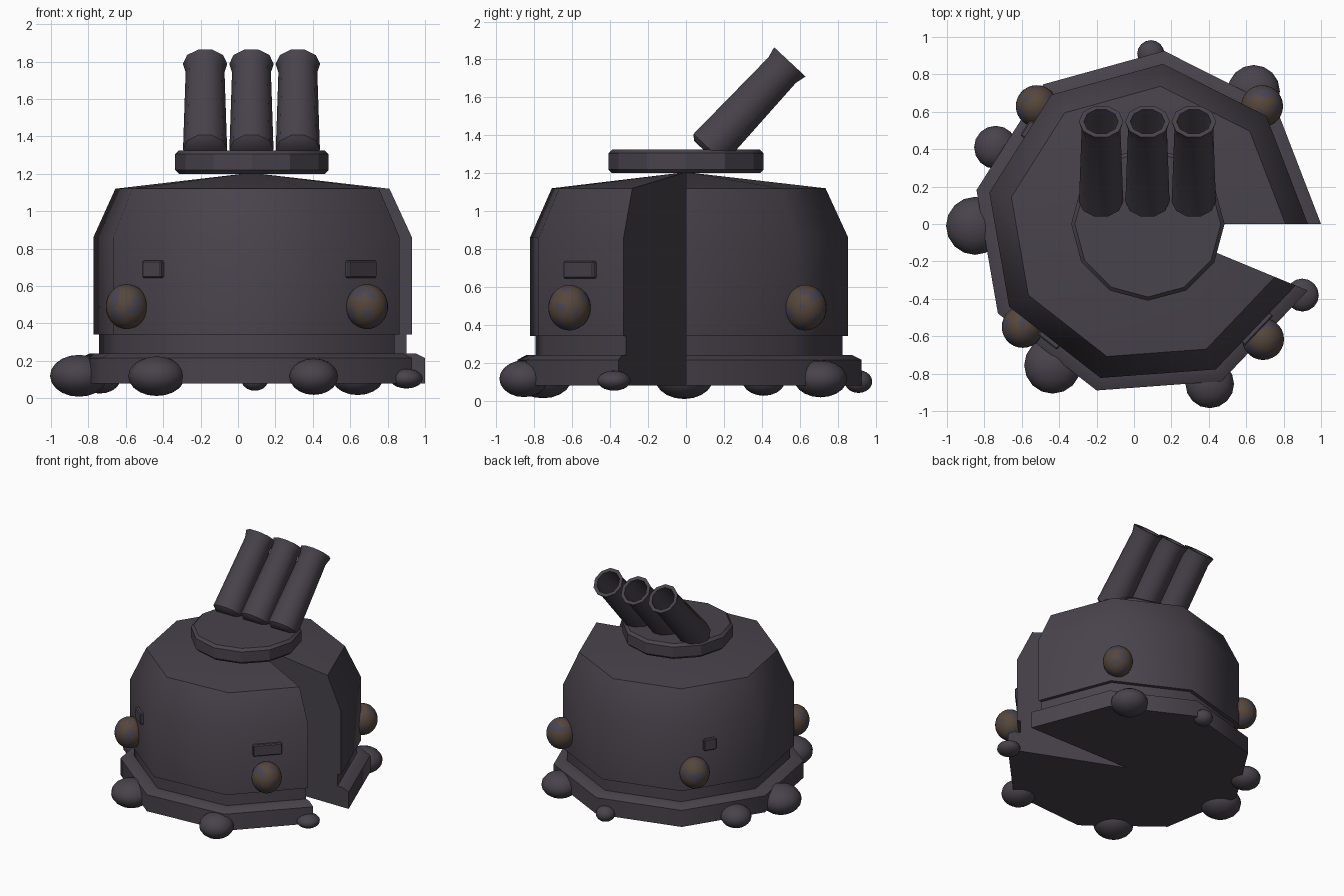
import bpy, bmesh, math
from mathutils import Vector, Matrix, noise

if "Cube" in bpy.data.objects:
    bpy.data.objects.remove(bpy.data.objects["Cube"])

CX = 0.07          # x of the turret axis
BODY_R = 0.86
SWEEP = math.radians(337.5)


def material(name, rgb):
    m = bpy.data.materials.new(name)
    m.diffuse_color = (*rgb, 1)
    m.use_nodes = True
    m.node_tree.nodes["Principled BSDF"].inputs["Base Color"].default_value = m.diffuse_color
    return m


METAL = material("dark_plum_metal", (0.066, 0.056, 0.072))
RUST = material("rusty_brown", (0.092, 0.062, 0.043))
PATCH = material("dusky_blue", (0.062, 0.058, 0.088))


def finish(name, bm, mats=(METAL,), matrix=Matrix(), angle=45):
    bmesh.ops.recalc_face_normals(bm, faces=bm.faces)
    me = bpy.data.meshes.new(name)
    bm.to_mesh(me)
    bm.free()
    ob = bpy.data.objects.new(name, me)
    for m in mats:
        me.materials.append(m)
    ob.matrix_world = matrix
    bpy.context.collection.objects.link(ob)
    bpy.ops.object.select_all(action='DESELECT')
    ob.select_set(True)
    bpy.context.view_layer.objects.active = ob
    bpy.ops.object.shade_smooth_by_angle(angle=math.radians(angle))
    return ob


def revolve(profile, sides, sweep=2 * math.pi):
    """Turn an (r, z) profile that starts and ends on the axis into a solid."""
    bm = bmesh.new()
    full = sweep > 6.28
    poles = [bm.verts.new((0, 0, profile[i][1])) for i in (0, -1)]
    rings = []
    for i in range(sides if full else sides + 1):
        a = sweep * i / sides
        ring = [bm.verts.new((r * math.cos(a), r * math.sin(a), z)) for r, z in profile[1:-1]]
        rings.append([poles[0]] + ring + [poles[1]])
    for i in range(sides):
        a, b = rings[i], rings[(i + 1) % len(rings)]
        for j in range(len(a) - 1):
            quad = list(dict.fromkeys((a[j], b[j], b[j + 1], a[j + 1])))
            bm.faces.new(quad)
    if not full:                       # walls of the open wedge
        bm.faces.new(rings[0])
        bm.faces.new(rings[-1])
    return bm


def ellipsoid(segments, rings, r, rz):
    bm = bmesh.new()
    bmesh.ops.create_uvsphere(bm, u_segments=segments, v_segments=rings, radius=1)
    bmesh.ops.scale(bm, vec=(r, r, rz), verts=bm.verts)
    return bm


# Housing: footing, recessed neck, wall and shallow roof with a wedge left open
housing = [(0, 0.08), (0.93, 0.08), (0.93, 0.215), (0.88, 0.24), (0.83, 0.24), (0.83, 0.34),
           (BODY_R, 0.34), (BODY_R, 0.86), (0.74, 1.12), (0, 1.205)]
finish("housing", revolve(housing, 8, SWEEP), matrix=Matrix.Translation((CX, 0, 0)))

# Turntable disc
disc = [(0, 1.2), (0.39, 1.2), (0.41, 1.22), (0.41, 1.305), (0.39, 1.325), (0, 1.325)]
finish("turntable", revolve(disc, 12), matrix=Matrix.Translation((CX + 0.004, 0, 0)), angle=28)

# Three hollow barrels, tilted back, origin at the muzzle
barrel = [(0, -0.65), (0.09, -0.65), (0.118, -0.625), (0.104, -0.06), (0.119, 0),
          (0.092, 0), (0.088, -0.6), (0, -0.6)]
for i, x in enumerate((-0.176, 0.072, 0.32)):
    m = Matrix.Translation((x, 0.548, 1.787)) @ Matrix.Rotation(math.radians(-43), 4, 'X')
    finish(f"barrel_{i + 1}", revolve(barrel, 10), matrix=m)

# Flattened boulders around the footing: x, y, z, radius, half height
boulders = [(0.09, 0.91, 0.1, 0.073, 0.06), (0.64, 0.71, 0.115, 0.14, 0.098),
            (-0.74, 0.41, 0.11, 0.115, 0.085), (-0.85, -0.01, 0.12, 0.155, 0.112),
            (-0.435, -0.755, 0.118, 0.152, 0.106), (0.405, -0.855, 0.115, 0.13, 0.097),
            (0.9, -0.38, 0.105, 0.088, 0.053)]
for i, (x, y, z, r, rz) in enumerate(boulders):
    finish(f"boulder_{i + 1}", ellipsoid(16, 10, r, rz), matrix=Matrix.Translation((x, y, z)), angle=60)

# Rusty domes on the wall, with patches of peeling paint
for i, (x, y) in enumerate(((0.685, 0.63), (-0.52, 0.63), (-0.595, -0.55), (0.69, -0.615))):
    bm = ellipsoid(28, 20, 0.112, 0.12)
    for f in bm.faces:
        p = f.calc_center_median() * 16 + Vector((3.7 * i, 1.3, 5.1))
        f.material_index = 1 if noise.noise(p) > 0.16 else 0
    finish(f"rust_dome_{i + 1}", bm, (RUST, PATCH), Matrix.Translation((x, y, 0.49)), 60)

# Small bars on the wall panels: panel number, position along panel, length
for i, (panel, t, length) in enumerate(((7, 0.5, 0.22), (5, 0.45, 0.13), (3, 0.36, 0.1))):
    a, b = [Vector((CX + BODY_R * math.cos(SWEEP * k / 8), BODY_R * math.sin(SWEEP * k / 8), 0.69))
            for k in (panel, panel + 1)]
    bm = bmesh.new()
    bmesh.ops.create_cube(bm, size=1)
    bmesh.ops.scale(bm, vec=(length, 0.05, 0.092), verts=bm.verts)
    bmesh.ops.bevel(bm, geom=bm.edges[:], offset=0.007, segments=1, affect='EDGES')
    d = b - a
    m = Matrix.Translation(a.lerp(b, t)) @ Matrix.Rotation(math.atan2(d.y, d.x), 4, 'Z')
    finish(f"wall_bar_{i + 1}", bm, matrix=m, angle=30)
